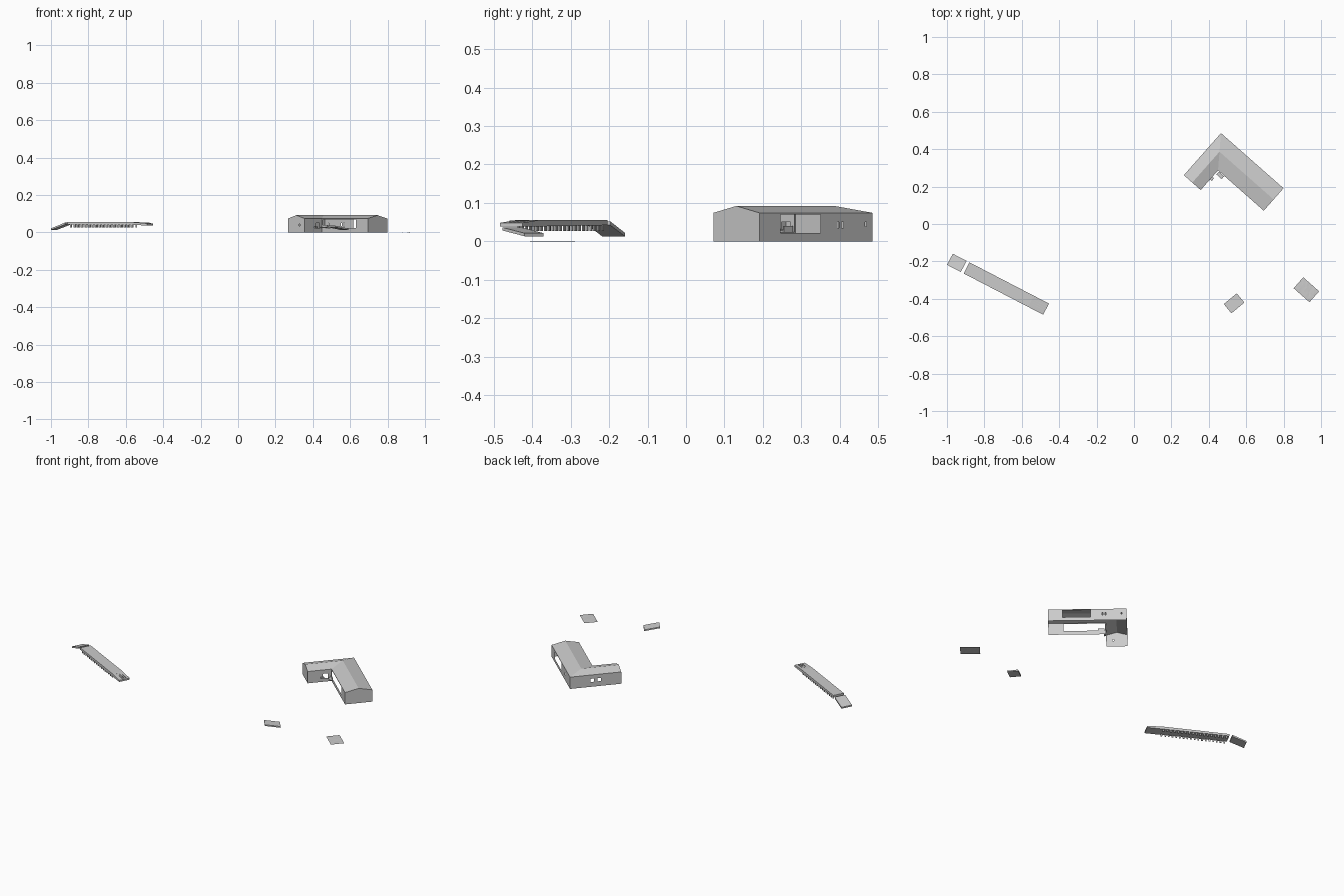
import bpy, bmesh, math, random
from mathutils import Vector

if "Cube" in bpy.data.objects:
    bpy.data.objects.remove(bpy.data.objects["Cube"])

random.seed(3)


def make_object(name, build):
    bm = bmesh.new()
    build(bm)
    bmesh.ops.remove_doubles(bm, verts=bm.verts, dist=1e-5)
    me = bpy.data.meshes.new(name)
    bm.to_mesh(me)
    bm.free()
    ob = bpy.data.objects.new(name, me)
    bpy.context.collection.objects.link(ob)
    return ob


def frame(origin, angle):
    """Local (along, across, up) to world, rotated about z."""
    a = math.radians(angle)
    u = Vector((math.cos(a), math.sin(a), 0))
    v = Vector((math.sin(a), -math.cos(a), 0))
    o = Vector((origin[0], origin[1], 0))
    return lambda s, t, z: o + u * s + v * t + Vector((0, 0, z))


def poly(bm, pts):
    bm.faces.new([bm.verts.new(p) for p in pts])


def prism(name, fr, profile, t0, t1):
    """Side profile in (along, up), extruded across."""
    def build(bm):
        poly(bm, [fr(s, t0, z) for s, z in profile])
        ret = bmesh.ops.extrude_face_region(bm, geom=list(bm.faces) + list(bm.edges))
        # the first face stays as the other end cap
        move = [g for g in ret["geom"] if isinstance(g, bmesh.types.BMVert)]
        bmesh.ops.translate(bm, verts=move, vec=fr(0, t1, 0) - fr(0, t0, 0))
        if not any(abs((f.calc_center_median() - fr(0, t0, 0)).dot(
                (fr(0, 1, 0) - fr(0, 0, 0)))) < 1e-6 for f in bm.faces):
            poly(bm, [fr(s, t0, z) for s, z in profile])
        bmesh.ops.remove_doubles(bm, verts=bm.verts, dist=1e-6)
        bmesh.ops.recalc_face_normals(bm, faces=bm.faces)
    return make_object(name, build)


def box(name, fr, s0, s1, t0, t1, z0, z1):
    return prism(name, fr, [(s0, z0), (s1, z0), (s1, z1), (s0, z1)], t0, t1)


# ---- L-shaped building -------------------------------------------------
house = frame((0.465, 0.486), -41.4)
L, W = 0.446, 0.16        # long wing
S, D = 0.30, 0.12         # short wing
EAVE, RIDGE = 0.074, 0.092


def wall(name, a, b, holes=()):
    """Thin wall from a to b with rectangular holes (d0, d1, z0, z1)."""
    a, b = Vector(a), Vector(b)
    n = (b - a).length
    ds = sorted({0, n, *[h[i] for h in holes for i in (0, 1)]})
    zs = sorted({0, EAVE, *[h[i] for h in holes for i in (2, 3)]})

    def build(bm):
        for d0, d1 in zip(ds, ds[1:]):
            for z0, z1 in zip(zs, zs[1:]):
                dm, zm = (d0 + d1) / 2, (z0 + z1) / 2
                if any(h[0] < dm < h[1] and h[2] < zm < h[3] for h in holes):
                    continue
                p, q = a.lerp(b, d0 / n), a.lerp(b, d1 / n)
                poly(bm, [house(p.x, p.y, z0), house(q.x, q.y, z0),
                          house(q.x, q.y, z1), house(p.x, p.y, z1)])
    return make_object(name, build)


wall("outer_long_wall", (0, 0), (L, 0),
     [(0.205, 0.363, 0.022, 0.07), (0.115, 0.122, 0.035, 0.05),
      (0.132, 0.139, 0.035, 0.05), (0.024, 0.03, 0.038, 0.05)])
wall("long_end_wall", (L, 0), (L, W))
wall("inner_long_wall", (L, W), (D, W), [(0.085, 0.32, 0.024, 0.07)])
wall("inner_short_wall", (D, W), (D, S), [(0.02, 0.05, 0.022, 0.05)])
wall("short_end_wall", (D, S), (0, S), [(0.035, 0.042, 0.035, 0.045)])
wall("outer_short_wall", (0, S), (0, 0),
     [(0.12, 0.14, 0.03, 0.05), (0.16, 0.18, 0.03, 0.05)])


def build_roof(bm):
    e, r = EAVE, RIDGE
    corner, inner = (0, 0, e), (D, W, e)
    peak, long_tip, short_tip = (D / 2, W / 2, r), (L, W / 2, r), (D / 2, S, r)
    for f in ([corner, peak, long_tip, (L, 0, e)],
              [inner, (L, W, e), long_tip, peak],
              [corner, (0, S, e), short_tip, peak],
              [inner, peak, short_tip, (D, S, e)],
              [(L, 0, e), long_tip, (L, W, e)],
              [(0, S, e), (D, S, e), short_tip]):
        poly(bm, [house(*p) for p in f])
    bmesh.ops.remove_doubles(bm, verts=bm.verts, dist=1e-6)
    bmesh.ops.recalc_face_normals(bm, faces=bm.faces)


make_object("hipped_roof", build_roof)

# small entry steps in the inner corner
box("porch_slab", house, D + 0.008, D + 0.045, W + 0.003, W + 0.022, 0.024, 0.028)
box("porch_back", house, D + 0.008, D + 0.045, W + 0.003, W + 0.005, 0.028, 0.04)
box("side_step", house, D, D + 0.012, 0.205, 0.225, 0.024, 0.032)

# ---- elevated walkway --------------------------------------------------
deck = frame((-0.88, -0.205), -27.4)
DL, DW = 0.479, 0.067
prism("walkway_deck", deck,
      [(0, 0.042), (DL, 0.038), (DL, 0.048), (DL - 0.09, 0.055), (0, 0.055)], 0, DW)
for i in range(18):
    s = 0.012 + i * 0.0215
    for side, t in (("back", 0.004), ("front", DW - 0.008)):
        box(f"{side}_bracket_{i}", deck, s, s + 0.009, t, t + 0.004, 0.027, 0.043)
for i in range(3):
    t = 0.018 + i * 0.012
    box(f"deck_rail_{i}", deck, DL - 0.1, DL - 0.01, t, t + 0.002, 0.047, 0.054)

# sloping end piece beside the walkway
prism("end_ramp", deck,
      [(-0.1, 0.013), (-0.017, 0.042), (-0.017, 0.052), (-0.1, 0.022)], 0, DW)

# ---- loose pieces on the ground ---------------------------------------
slope = frame((0.48, -0.428), 39.5)
prism("loose_ramp", slope,
      [(0, 0.028), (0.09, 0.013), (0.09, 0.021), (0, 0.036)], 0, 0.064)

patch = frame((0.905, -0.285), -41.4)


def build_patch(bm):
    nx, ny = 9, 6
    pts = {}
    for i in range(nx + 1):
        for j in range(ny + 1):
            inside = 0 < i < nx and 0 < j < ny
            k = 0.004 if inside else 0
            pts[i, j] = patch(0.113 * i / nx + random.uniform(-k, k),
                              0.078 * j / ny + random.uniform(-k, k),
                              random.uniform(0, 0.001) if inside else 0)
    for i in range(nx):
        for j in range(ny):
            a, b, c, d = pts[i, j], pts[i, j + 1], pts[i + 1, j + 1], pts[i + 1, j]
            poly(bm, [a, b, c])
            poly(bm, [a, c, d])


make_object("rubble_patch", build_patch)
